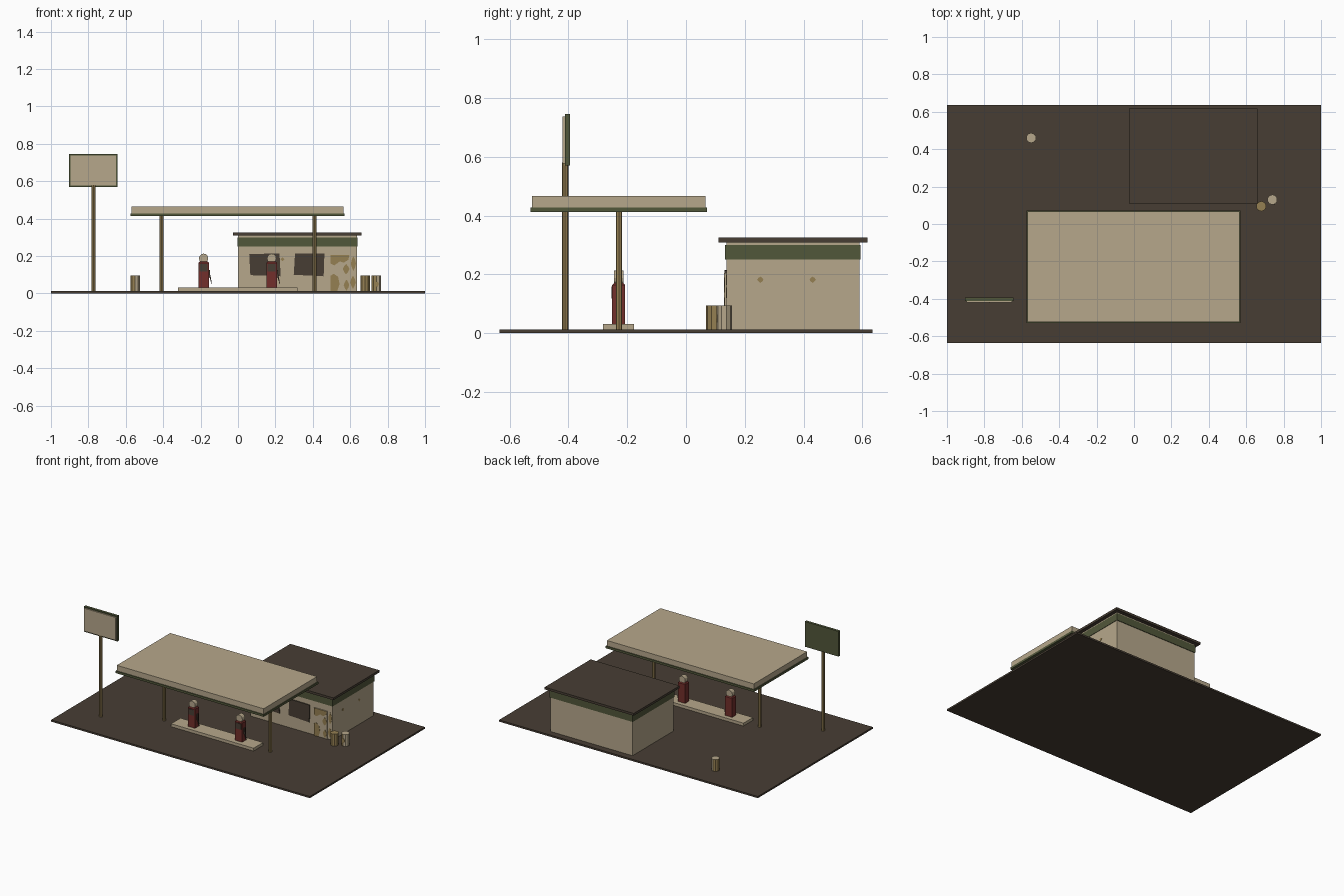
import bpy, bmesh, math
from mathutils import Matrix, Vector

if "Cube" in bpy.data.objects:
    bpy.data.objects.remove(bpy.data.objects["Cube"])


def material(name, rgb):
    m = bpy.data.materials.new(name)
    m.diffuse_color = (*rgb, 1)
    m.use_nodes = True
    m.node_tree.nodes["Principled BSDF"].inputs["Base Color"].default_value = m.diffuse_color
    return m


TAN = material("sandy tan", (0.47, 0.39, 0.26))
DARK = material("dark brown", (0.064, 0.048, 0.034))
GREEN = material("olive green", (0.083, 0.095, 0.042))
RED = material("faded red", (0.17, 0.028, 0.024))
GOLD = material("rusty ochre", (0.30, 0.215, 0.085))


def finish(name, bm, *mats):
    bmesh.ops.recalc_face_normals(bm, faces=bm.faces)
    me = bpy.data.meshes.new(name)
    bm.to_mesh(me)
    bm.free()
    for m in mats:
        me.materials.append(m)
    ob = bpy.data.objects.new(name, me)
    bpy.context.collection.objects.link(ob)
    return ob


def box(name, x, y, z, mat):
    bm = bmesh.new()
    c = Vector(((x[0] + x[1]) / 2, (y[0] + y[1]) / 2, (z[0] + z[1]) / 2))
    s = (x[1] - x[0], y[1] - y[0], z[1] - z[0], 1)
    bmesh.ops.create_cube(bm, size=1, matrix=Matrix.Translation(c) @ Matrix.Diagonal(s))
    return finish(name, bm, mat)


def cylinder(name, x, y, z, r, sides, *mats, along_y=False):
    """Upright between the two z values, or lying along y when along_y (y is the range)."""
    bm = bmesh.new()
    if along_y:
        loc, depth = Vector((x, sum(y) / 2, z)), y[1] - y[0]
        rot = Matrix.Rotation(math.pi / 2, 4, 'X')
    else:
        loc, depth = Vector((x, y, sum(z) / 2)), z[1] - z[0]
        rot = Matrix.Identity(4)
    bmesh.ops.create_cone(bm, cap_ends=True, segments=sides, radius1=r, radius2=r,
                          depth=depth, matrix=Matrix.Translation(loc) @ rot)
    return finish(name, bm, *mats)


def plate(name, pts, pos, depth, mat, side=False):
    """Thin polygon plate; pts are (x, z) facing -y, or (y, z) facing +x."""
    bm = bmesh.new()
    vs = [bm.verts.new((pos, a, b) if side else (a, pos, b)) for a, b in pts]
    f = bm.faces.new(vs)
    r = bmesh.ops.extrude_face_region(bm, geom=[f])
    move = (depth, 0, 0) if side else (0, -depth, 0)
    bmesh.ops.translate(bm, vec=move, verts=[v for v in r["geom"] if isinstance(v, bmesh.types.BMVert)])
    return finish(name, bm, mat)


def blob(cx, cz, rx, rz, n=8):
    return [(cx + rx * (1 - 0.2 * (i % 2)) * math.cos(i * math.tau / n),
             cz + rz * (1 - 0.2 * (i % 2)) * math.sin(i * math.tau / n)) for i in range(n)]


# Ground slab and pump island
box("forecourt", (-1, 1), (-0.635, 0.635), (0, 0.012), DARK)
box("pump_island", (-0.32, 0.318), (-0.282, -0.177), (0.012, 0.032), TAN)

# Canopy
box("canopy_trim", (-0.575, 0.57), (-0.53, 0.072), (0.413, 0.428), GREEN)
box("canopy_slab", (-0.57, 0.565), (-0.524, 0.066), (0.428, 0.466), TAN)
for s in (-1, 1):
    cylinder("canopy_post", s * 0.41, -0.228, (0.012, 0.415), 0.011, 8, GOLD)

# Shop
box("shop_walls", (0, 0.635), (0.137, 0.59), (0.012, 0.311), TAN)
box("shop_band", (-0.004, 0.638), (0.133, 0.594), (0.25, 0.3), GREEN)
box("shop_roof", (-0.028, 0.66), (0.11, 0.617), (0.309, 0.325), DARK)
plate("left_window", [(0.06, 0.21), (0.066, 0.098), (0.228, 0.092), (0.222, 0.215)], 0.137, 0.006, DARK)
plate("right_window", [(0.305, 0.215), (0.298, 0.1), (0.458, 0.092), (0.462, 0.213)], 0.137, 0.006, DARK)
box("shop_door", (0.495, 0.597), (0.131, 0.137), (0.012, 0.205), TAN)

# Rust patches on the door and walls
patches = [[(0.495, 0.16), (0.515, 0.15), (0.545, 0.172), (0.565, 0.165), (0.59, 0.18),
            (0.595, 0.205), (0.495, 0.205)],
           [(0.495, 0.012), (0.53, 0.012), (0.543, 0.05), (0.535, 0.09), (0.512, 0.105), (0.495, 0.095)],
           blob(0.578, 0.13, 0.018, 0.028), blob(0.58, 0.045, 0.015, 0.03)]
for p in patches:
    plate("door_rust", p, 0.131, 0.0015, GOLD)
for cx, cz, rx, rz in [(0.617, 0.16, 0.014, 0.04), (0.615, 0.06, 0.015, 0.035), (0.238, 0.183, 0.01, 0.01)]:
    plate("wall_rust", blob(cx, cz, rx, rz), 0.137, 0.0015, GOLD)
for y in (0.253, 0.431):
    plate("side_rust", blob(y, 0.182, 0.011, 0.011), 0.635, 0.0015, GOLD, side=True)

# Fuel pumps
for x in (-0.184, 0.18):
    bm = bmesh.new()
    bmesh.ops.create_cube(bm, size=1, matrix=Matrix.Translation((x, -0.229, 0.101))
                          @ Matrix.Diagonal((0.056, 0.044, 0.138, 1)))
    top = [v for v in bm.verts if v.co.z > 0.1]
    bmesh.ops.bevel(bm, geom=[e for e in bm.edges if all(v in top for v in e.verts)],
                    offset=0.006, segments=1, affect='EDGES')
    finish("pump_body", bm, RED)
    box("pump_dial", (x - 0.021, x + 0.021), (-0.254, -0.251), (0.118, 0.158), DARK)
    cylinder("pump_globe", x, (-0.245, -0.213), 0.188, 0.025, 12, TAN, along_y=True)
    box("nozzle_holder", (x + 0.028, x + 0.035), (-0.238, -0.222), (0.085, 0.125), DARK)
    plate("pump_hose", [(x + 0.03, 0.118), (x + 0.037, 0.095), (x + 0.046, 0.045),
                        (x + 0.04, 0.06), (x + 0.029, 0.095)], -0.227, 0.006, DARK)

# Roadside sign
cylinder("sign_post", -0.772, -0.411, (0.012, 0.58), 0.011, 8, GOLD)
box("sign_back", (-0.903, -0.643), (-0.412, -0.394), (0.57, 0.746), GREEN)
box("sign_face", (-0.895, -0.651), (-0.42, -0.412), (0.578, 0.738), TAN)

# Oil drums, one side of each half rusted
for x, y, rusty in [(-0.55, 0.46, 0), (0.68, 0.095, 2), (0.74, 0.13, 1)]:
    ob = cylinder("oil_drum", x, y, (0.012, 0.095), 0.027, 10, TAN, GOLD)
    for f in ob.data.polygons:
        side = abs(f.normal.z) < 0.5
        if rusty == 2 or (side and f.normal.x < 0.2):
            f.material_index = 1
    if rusty == 1:
        plate("drum_rust", blob(x + 0.004, 0.05, 0.01, 0.015), y - 0.024, 0.003, GOLD)
